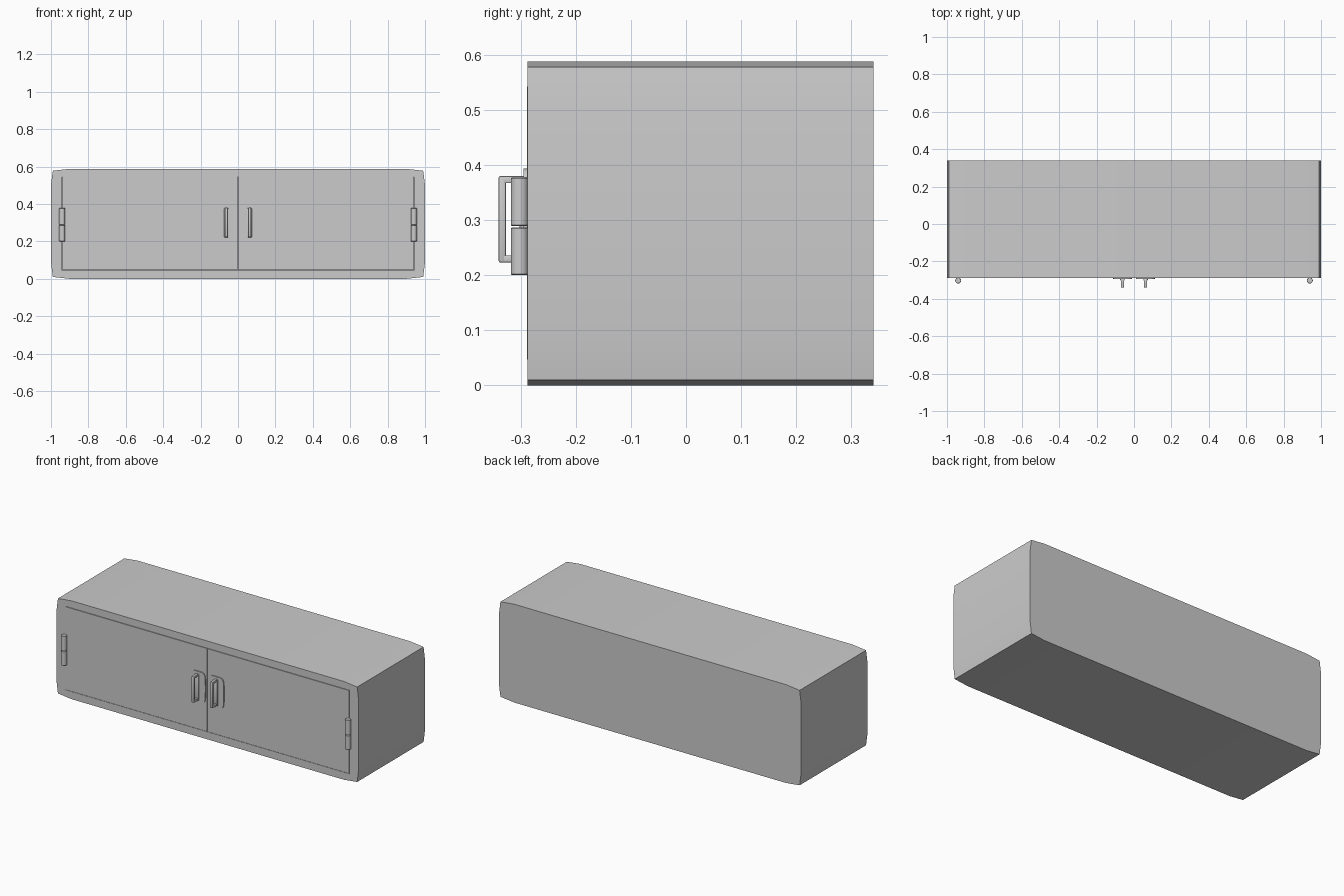
import bpy, bmesh, math

if "Cube" in bpy.data.objects:
    bpy.data.objects.remove(bpy.data.objects["Cube"])

Y_FRONT, Y_BACK = -0.288, 0.34


def finish(name, bm, smooth=True):
    bmesh.ops.recalc_face_normals(bm, faces=bm.faces)
    me = bpy.data.meshes.new(name)
    bm.to_mesh(me)
    bm.free()
    ob = bpy.data.objects.new(name, me)
    bpy.context.collection.objects.link(ob)
    if smooth:
        bpy.ops.object.select_all(action='DESELECT')
        ob.select_set(True)
        bpy.context.view_layer.objects.active = ob
        bpy.ops.object.shade_smooth_by_angle(angle=math.radians(40))
    return ob


def loft(name, loops):
    # closed skin through equal-length loops, capped at both ends
    bm = bmesh.new()
    rings = [[bm.verts.new(p) for p in loop] for loop in loops]
    n = len(rings[0])
    for a, b in zip(rings, rings[1:]):
        for i in range(n):
            j = (i + 1) % n
            bm.faces.new((a[i], a[j], b[j], b[i]))
    bm.faces.new(rings[0])
    bm.faces.new(rings[-1])
    return finish(name, bm)


def box(name, x0, x1, y0, y1, z0, z1, bevel=0.0):
    bm = bmesh.new()
    bmesh.ops.create_cube(bm, size=1)
    for v in bm.verts:
        v.co = ((x0 + x1) / 2 + v.co.x * (x1 - x0),
                (y0 + y1) / 2 + v.co.y * (y1 - y0),
                (z0 + z1) / 2 + v.co.z * (z1 - z0))
    if bevel:
        bmesh.ops.bevel(bm, geom=bm.edges[:], offset=bevel, segments=2,
                        profile=0.5, affect='EDGES')
    return finish(name, bm)


# Cabinet body: softly cornered section with a recess for the doors
H = 0.588
corner = [(1.0, 0.5), (0.99, 0.578), (0.9, H)]
top = corner + [(-x, z) for x, z in reversed(corner)]
section = top + [(-x, H - z) for x, z in top]


def clamp(v, lo, hi):
    return max(lo, min(hi, v))


opening = [(clamp(x, -0.94, 0.94), clamp(z, 0.045, 0.545)) for x, z in section]
loft("cabinet_body", [
    [(x, Y_BACK, z) for x, z in section],
    [(x, Y_FRONT, z) for x, z in section],
    [(x, Y_FRONT, z) for x, z in opening],
    [(x, -0.262, z) for x, z in opening],
])

for side, s in (("left", -1), ("right", 1)):
    # Door panel
    xs = sorted((s * 0.002, s * 0.938))
    box(side + "_door", xs[0], xs[1], -0.289, -0.262, 0.047, 0.543)

    # Handle backplate: rounded rectangle outline
    plate = []
    for i in range(32):
        t = 2 * math.pi * i / 32
        c, q = math.cos(t), math.sin(t)
        plate.append((s * 0.061 + 0.051 * math.copysign(abs(c) ** 0.4, c),
                      0.301 + 0.093 * math.copysign(abs(q) ** 0.4, q)))
    loft(side + "_handle_plate", [[(x, y, z) for x, z in plate]
                                  for y in (-0.28, -0.295)])

    # Pull handle: upright grip on two short posts
    hx = s * 0.062
    box(side + "_handle_grip", hx - 0.008, hx + 0.008, -0.34, -0.327, 0.223, 0.38, 0.003)
    for end, z in (("lower", 0.223), ("upper", 0.367)):
        box(side + "_handle_post_" + end, hx - 0.008, hx + 0.008,
            -0.334, -0.29, z, z + 0.013, 0.002)
    # Raised rib behind the grip
    box(side + "_handle_rib", hx - 0.012, hx + 0.012, -0.302, -0.29, 0.222, 0.378, 0.003)

    # Two-knuckle barrel hinge
    for part, z0, z1 in (("lower", 0.2, 0.287), ("upper", 0.289, 0.378)):
        loft(side + "_hinge_" + part, [
            [(s * 0.94 + r * math.cos(2 * math.pi * i / 20),
              -0.302 + r * math.sin(2 * math.pi * i / 20), z) for i in range(20)]
            for r, z in ((0.014, z0), (0.016, z0 + 0.002),
                         (0.016, z1 - 0.002), (0.014, z1))])
